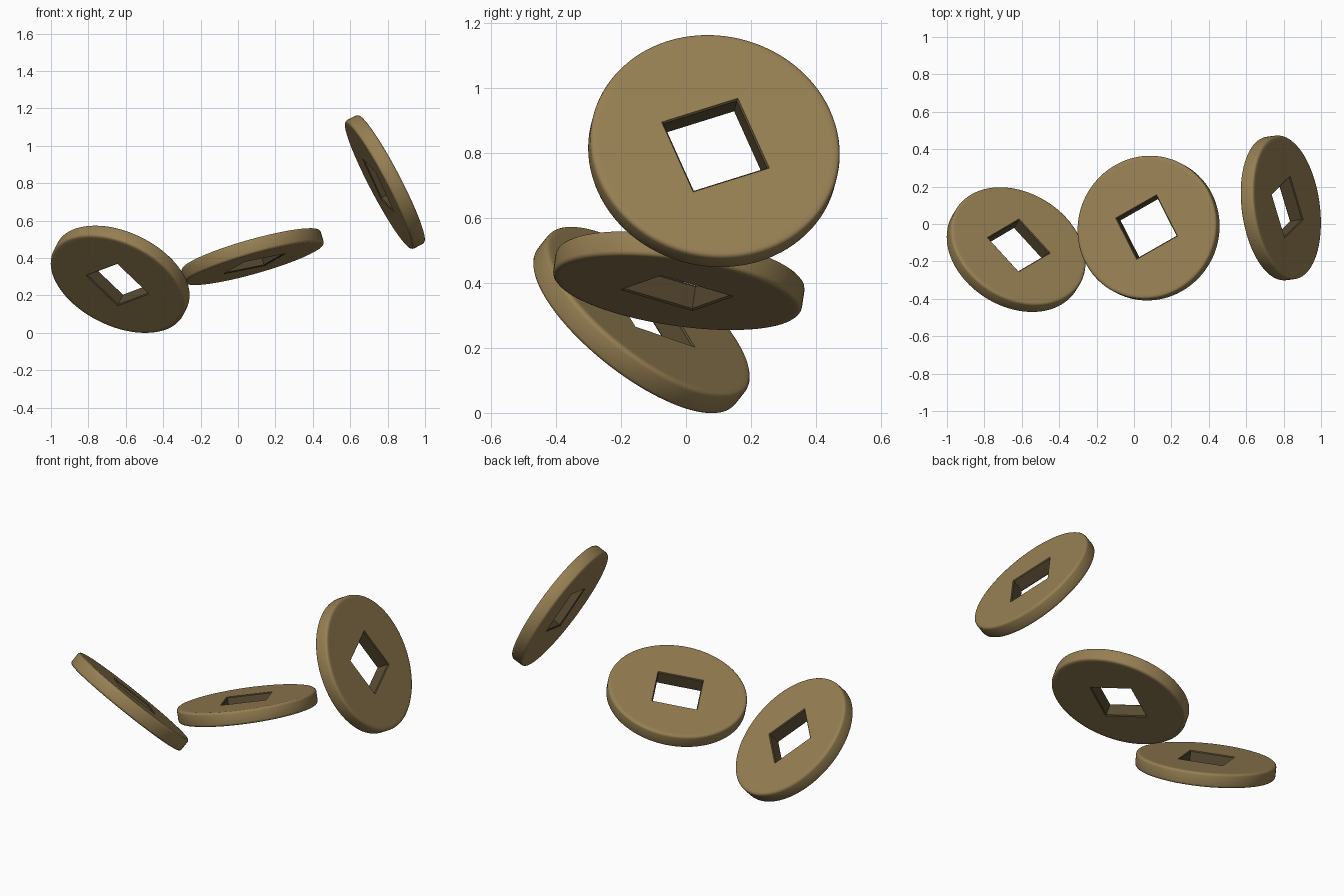
import bpy, bmesh, math
from mathutils import Matrix, Vector

cube = bpy.data.objects.get("Cube")
if cube:
    bpy.data.objects.remove(cube, do_unlink=True)

RADIUS, HALF_THICK, HALF_HOLE = 0.387, 0.04, 0.123
RIM_BEVEL, HOLE_BEVEL, SEGMENTS = 0.014, 0.005, 96


def make_material(name, colour):
    mat = bpy.data.materials.new(name)
    mat.use_nodes = True
    mat.diffuse_color = colour
    bsdf = mat.node_tree.nodes["Principled BSDF"]
    bsdf.inputs["Base Color"].default_value = colour
    bsdf.inputs["Roughness"].default_value = 0.6
    return mat


bronze = make_material("aged bronze", (0.305, 0.212, 0.086, 1))
dark_bronze = make_material("dark bronze", (0.10, 0.072, 0.033, 1))


def circle(radius):
    return lambda a: radius


def square(half):
    return lambda a: half / max(abs(math.cos(a)), abs(math.sin(a)))


def half_profile():
    """Section from hole wall to rim on the upper side: (outline, height)."""
    rings = [(square(HALF_HOLE), HALF_THICK - HOLE_BEVEL),
             (square(HALF_HOLE + HOLE_BEVEL), HALF_THICK),
             (circle(RADIUS - 2 * RIM_BEVEL), HALF_THICK)]
    for i in range(4):
        t = math.pi / 2 * i / 3
        rings.append((circle(RADIUS - RIM_BEVEL * (1 - math.sin(t))),
                      HALF_THICK - RIM_BEVEL * (1 - math.cos(t))))
    return rings


def make_coin(name, centre, normal, edge):
    """Round coin with a square hole; edge is the direction of one hole side."""
    upper = half_profile()
    section = upper + [(outline, -z) for outline, z in reversed(upper)]
    bm = bmesh.new()
    loops = []
    for outline, z in section:
        ring = []
        for k in range(SEGMENTS):
            a = math.tau * k / SEGMENTS
            r = outline(a)
            ring.append(bm.verts.new((r * math.cos(a), r * math.sin(a), z)))
        loops.append(ring)
    last = len(loops) - 1
    for i, ring in enumerate(loops):
        following = loops[(i + 1) % len(loops)]
        for k in range(SEGMENTS):
            n = (k + 1) % SEGMENTS
            face = bm.faces.new((ring[k], following[k], following[n], ring[n]))
            # Hole wall and its chamfers are darker
            face.material_index = 1 if i in (0, last - 1, last) else 0
    bmesh.ops.recalc_face_normals(bm, faces=bm.faces)
    mesh = bpy.data.meshes.new(name)
    bm.to_mesh(mesh)
    bm.free()
    mesh.materials.append(bronze)
    mesh.materials.append(dark_bronze)

    # Lay the coin along its normal, with the hole turned to its edge
    z_axis = Vector(normal).normalized()
    y_axis = z_axis.cross(Vector(edge)).normalized()
    x_axis = y_axis.cross(z_axis)
    turn = Matrix((x_axis, y_axis, z_axis)).transposed().to_4x4()
    coin = bpy.data.objects.new(name, mesh)
    coin.matrix_world = Matrix.Translation(centre) @ turn
    bpy.context.collection.objects.link(coin)
    bpy.ops.object.select_all(action="DESELECT")
    coin.select_set(True)
    bpy.context.view_layer.objects.active = coin
    bpy.ops.object.shade_smooth_by_angle(angle=math.radians(40))


# Three tumbling coins, each with its own tilt
make_coin("right_coin", (-0.63, -0.137, 0.286), (0.36, 0.58, 0.735), (0.17, 0.10, -0.162))
make_coin("middle_coin", (0.078, -0.022, 0.407), (-0.27, 0.14, 0.952), (0.22, 0.125, 0.044))
make_coin("left_coin", (0.785, 0.086, 0.806), (0.88, 0.12, 0.46), (-0.072, 0.24, 0.075))
